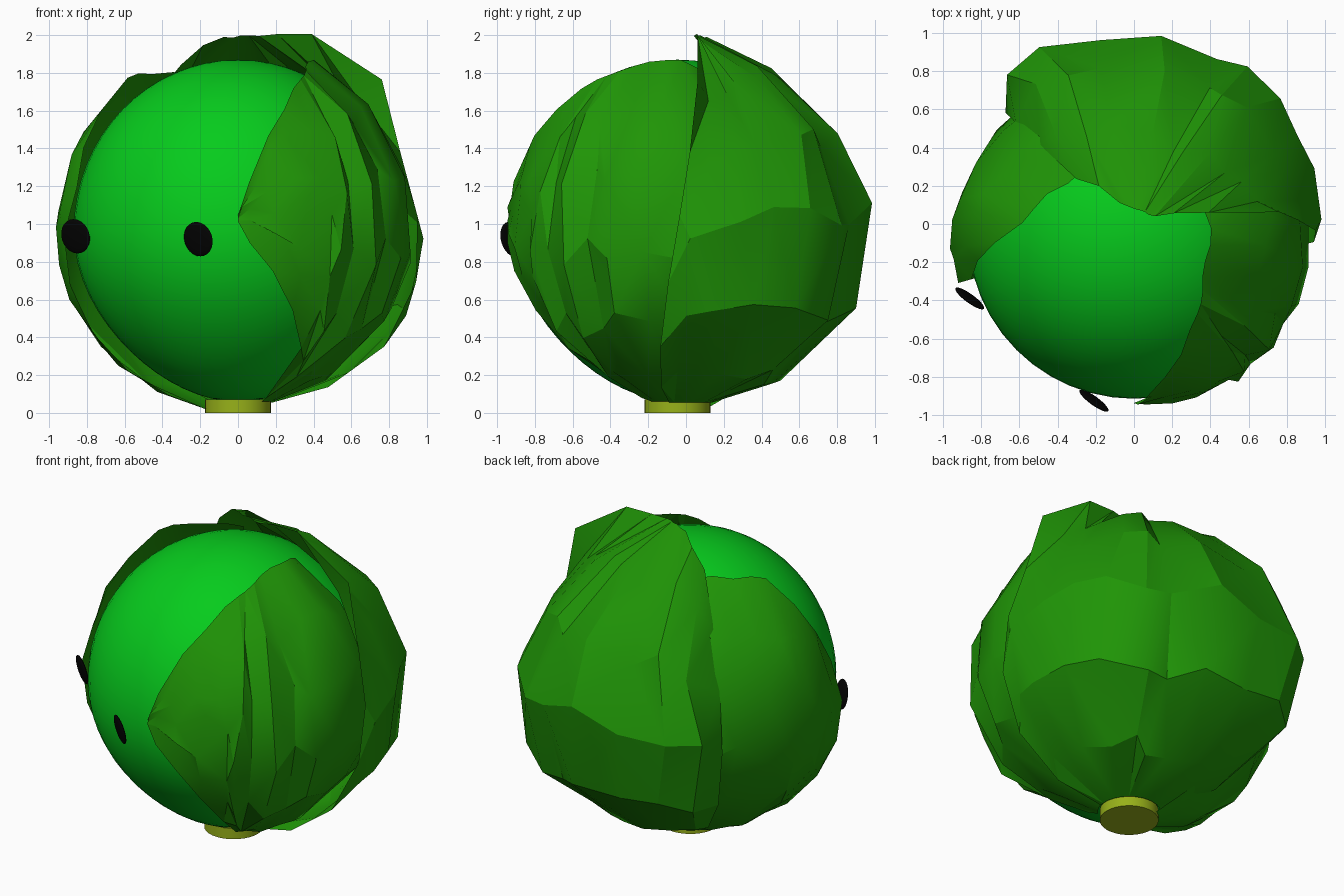
import bpy, bmesh, random
from math import sin, cos, pi, radians
from mathutils import Vector

random.seed(11)
cube = bpy.data.objects.get("Cube")
if cube:
    bpy.data.objects.remove(cube, do_unlink=True)

CENTRE = Vector((0, -0.045, 0.965))
WIDE, TALL = 0.87, 0.905


def material(name, colour):
    mat = bpy.data.materials.new(name)
    mat.use_nodes = True
    mat.diffuse_color = (*colour, 1)
    bsdf = next(n for n in mat.node_tree.nodes if n.type == 'BSDF_PRINCIPLED')
    bsdf.inputs["Base Color"].default_value = (*colour, 1)
    return mat


BRIGHT = material("bright green", (0.002, 0.6, 0.012))
LEAF = material("leaf green", (0.014, 0.3, 0.002))
STALK = material("stalk yellow green", (0.31, 0.44, 0.01))
BLACK = material("eye black", (0.001, 0.001, 0.001))


def add_object(name, bm, mat, angle=30):
    mesh = bpy.data.meshes.new(name)
    bm.to_mesh(mesh)
    bm.free()
    mesh.materials.append(mat)
    obj = bpy.data.objects.new(name, mesh)
    bpy.context.collection.objects.link(obj)
    bpy.ops.object.select_all(action='DESELECT')
    obj.select_set(True)
    bpy.context.view_layer.objects.active = obj
    bpy.ops.object.shade_smooth_by_angle(angle=radians(angle))
    return obj


def shape(v, scale=1):
    """Place a point of the unit sphere on the head, which narrows below."""
    narrow = 1 - 0.15 * min(v.z, 0) ** 2
    return CENTRE + scale * Vector((v.x * WIDE * narrow, v.y * WIDE * narrow, v.z * TALL))


def leaf(name, columns, foot, tilt, skew=0, rows=6):
    """Cupped leaf; columns hold azimuth, low and high elevation, bulge, rim.

    Foot is the scale at the stalk, tilt moves the bulge downwards,
    skew slants the first edge."""
    bm = bmesh.new()
    grid = []
    last = len(columns) - 1
    for i, (az, low, high, bulge, rim) in enumerate(columns):
        line = []
        base = foot if low < -60 else rim
        for j in range(rows + 1):
            f = j / rows
            el = radians(low + (high - low) * f)
            a = radians(az + skew * (1 - f) * (1 - i / last))
            edge = base + (rim - base) * f
            swell = max(sin(pi * f), 0) ** (2 if f < 0.5 else 0.5)
            k = edge + (bulge - tilt * sin(el) - edge) * swell
            if 0 < j < rows and 0 < i < last:
                k += random.uniform(-0.015, 0.015)
                a += random.uniform(-0.06, 0.06)
                el += random.uniform(-0.08, 0.08)
            line.append(bm.verts.new(shape(
                Vector((cos(a) * cos(el), sin(a) * cos(el), sin(el))), max(k, 1.02))))
        grid.append(line)
    for left, right in zip(grid, grid[1:]):
        for j in range(rows):
            bm.faces.new((left[j], right[j], right[j + 1], left[j + 1]))
    bmesh.ops.triangulate(bm, faces=bm.faces[:], quad_method='SHORT_EDGE')
    return add_object(name, bm, LEAF, 25)


# Round head
bm = bmesh.new()
bmesh.ops.create_uvsphere(bm, u_segments=48, v_segments=32, radius=1)
for v in bm.verts:
    v.co = shape(v.co)
add_object("head", bm, BRIGHT, 60)

# Cut stalk under the head
bm = bmesh.new()
bmesh.ops.create_cone(bm, cap_ends=True, segments=32, radius1=0.175, radius2=0.175, depth=0.07)
bmesh.ops.translate(bm, verts=bm.verts, vec=(0, CENTRE.y, 0.035))
add_object("stalk", bm, STALK)

# Pair of flat oval eyes, both turned the same way and tipped slightly down
facing = Vector((-0.58, -0.8, -0.2)).to_track_quat('Z', 'Y')
for name, spot in (("left_eye", (-0.21, -0.925, 0.92)), ("right_eye", (-0.86, -0.39, 0.935))):
    bm = bmesh.new()
    bmesh.ops.create_uvsphere(bm, u_segments=24, v_segments=12, radius=0.093)
    for v in bm.verts:
        v.co.z *= 0.16
        v.co = facing @ v.co + Vector(spot)
    add_object(name, bm, BLACK, 60)

# Front leaf, pointed towards the face and folded along its side
leaf("front_leaf", [
    (-90, 3, 5, 1.03, 1.03), (-86, -4, 16, 1.04, 1.04), (-78, -13, 32, 1.05, 1.05),
    (-69, -26, 42, 1.06, 1.06), (-60, -40, 51, 1.07, 1.07), (-52, -72, 55, 1.11, 1.08),
    (-47, -76, 57, 1.05, 1.08), (-40, -76, 60, 1.12, 1.08), (-33, -76, 63, 1.06, 1.08),
    (-22, -76, 65, 1.09, 1.09), (-9, -76, 65, 1.09, 1.1), (3, -76, 65, 1.07, 1.1),
    (16, -76, 65, 1.04, 1.05)], foot=1.03, tilt=0.03)

# Back leaf, standing proud over the crown
leaf("back_leaf", [
    (8, -76, 45, 1.1, 1.25), (15, -76, 68, 1.11, 1.24), (26, -76, 77, 1.14, 1.18),
    (38, -76, 82, 1.16, 1.15), (50, -76, 83, 1.22, 1.15), (62, -76, 83, 1.23, 1.15),
    (69, -76, 83, 1.16, 1.15), (84, -76, 83, 1.21, 1.15), (101, -76, 82, 1.18, 1.14),
    (116, -76, 80, 1.25, 1.15), (127, -76, 72, 1.22, 1.14), (137, -76, 64, 1.05, 1.08)],
    foot=1.035, tilt=0.14, skew=-22)

# Side leaf, lower, with a raised corner towards the face
leaf("side_leaf", [
    (118, -78, 58, 1.03, 1.03), (130, -78, 62, 1.03, 1.04), (143, -78, 62, 1.03, 1.05),
    (156, -78, 58, 1.05, 1.08), (167, -78, 56, 1.11, 1.11), (175, -78, 53, 1.11, 1.12),
    (184, -78, 40, 1.11, 1.09), (190, -78, 27, 1.11, 1.07), (196, -78, 14, 1.12, 1.05)],
    foot=1.07, tilt=0.02)
